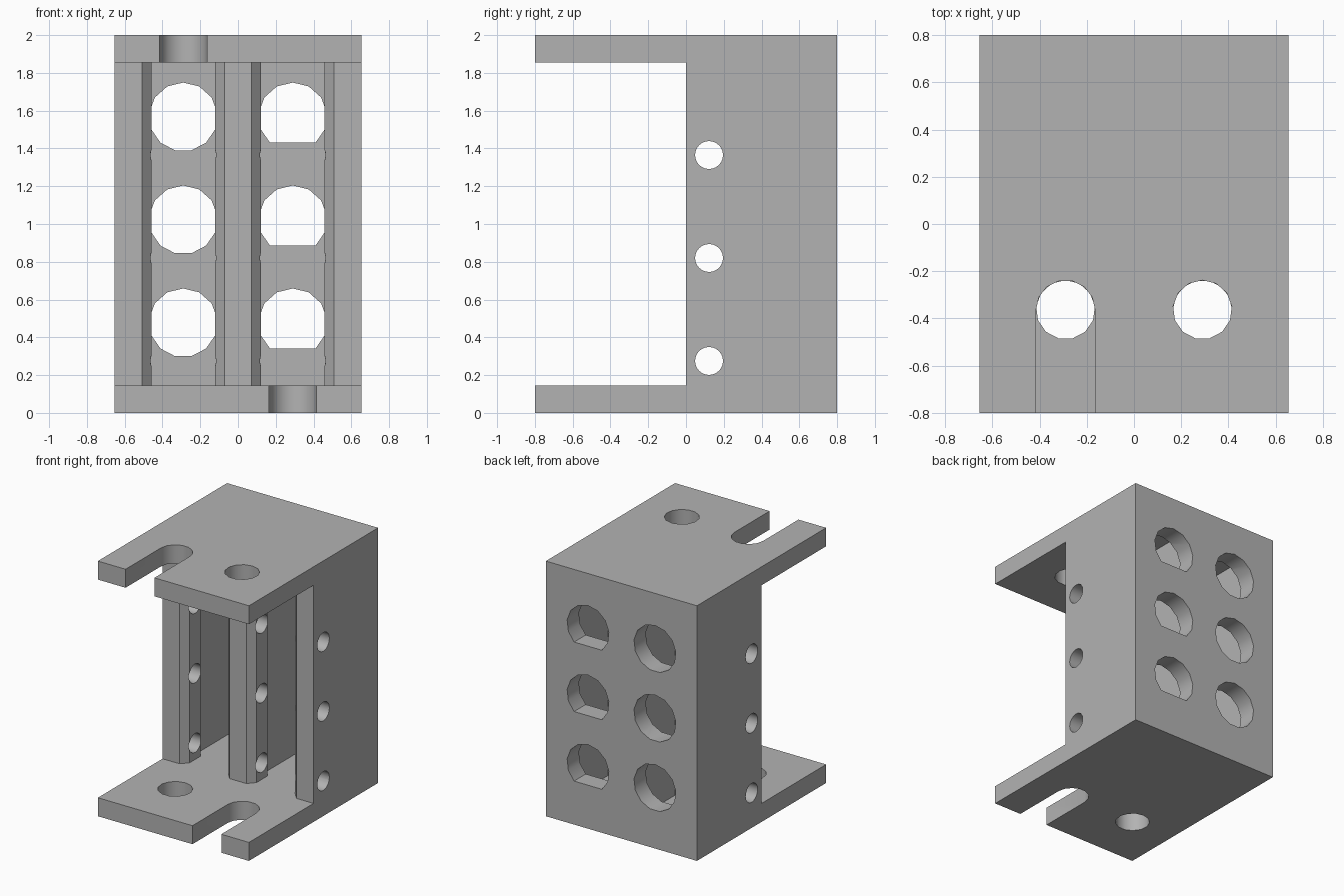
import bpy
import bmesh
from math import cos, sin, pi, radians
from mathutils import Vector

cube = bpy.data.objects.get("Cube")
if cube:
    bpy.data.objects.remove(cube, do_unlink=True)

grey = bpy.data.materials.new("plain grey")
grey.use_nodes = True
colour = (0.45, 0.45, 0.45, 1)
grey.diffuse_color = colour
grey.node_tree.nodes["Principled BSDF"].inputs["Base Color"].default_value = colour

WIDTH, DEPTH, HEIGHT = 1.31, 1.6, 2.0
WALL = 0.145
COLUMN = 0.29          # distance of each channel from the middle


def prism(name, points, axis, low, high):
    """Extrude a 2D outline along an axis (the other two axes in x, y, z order)."""
    def place(p, t):
        co = list(p)
        co.insert("xyz".index(axis), t)
        return Vector(co)
    bm = bmesh.new()
    face = bm.faces.new([bm.verts.new(place(p, low)) for p in points])
    new = bmesh.ops.extrude_face_region(bm, geom=[face])["geom"]
    offset = place((0, 0), high - low)
    bmesh.ops.translate(bm, vec=offset, verts=[v for v in new if isinstance(v, bmesh.types.BMVert)])
    bmesh.ops.recalc_face_normals(bm, faces=bm.faces)
    mesh = bpy.data.meshes.new(name)
    bm.to_mesh(mesh)
    bm.free()
    mesh.materials.append(grey)
    obj = bpy.data.objects.new(name, mesh)
    bpy.context.collection.objects.link(obj)
    return obj


def circle(u, v, r, sides=13, start=pi / 2):
    return [(u + r * cos(start + 2 * pi * i / sides), v + r * sin(start + 2 * pi * i / sides))
            for i in range(sides)]


def cut(body, cutter):
    mod = body.modifiers.new("cut", 'BOOLEAN')
    mod.operation = 'DIFFERENCE'
    mod.solver = 'EXACT'
    mod.object = cutter
    bpy.context.view_layer.objects.active = body
    bpy.ops.object.modifier_apply(modifier=mod.name)
    bpy.data.objects.remove(cutter, do_unlink=True)


# Solid block
w, d = WIDTH / 2, DEPTH / 2
bracket = prism("channel_bracket", [(-w, -d), (w, -d), (w, d), (-w, d)], 'z', 0, HEIGHT)

# Open front and the two lipped channels, cut between the end flanges
wide, narrow = 0.2175, 0.1675
side = [(wide, 0), (narrow, 0.055), (narrow, 0.19), (wide, 0.24), (wide, d - WALL)]
channel = side + [(-x, y) for x, y in reversed(side)]
outline = [(1, -1), (1, 0)]
for centre in (COLUMN, -COLUMN):
    outline += [(centre + x, y) for x, y in channel]
outline += [(-1, 0), (-1, -1)]
cut(bracket, prism("front_cutter", outline, 'z', WALL, HEIGHT - WALL))

# Round hole and open slot in each flange, swapped between top and bottom
SLOT_Y, SLOT_R = -0.363, 0.125
for low, high, sign in ((-0.1, 0.1, 1), (HEIGHT - 0.1, HEIGHT + 0.1, -1)):
    low, high = low - 0.07, high + 0.07
    cut(bracket, prism("hole_cutter", circle(-sign * COLUMN, SLOT_Y, SLOT_R), 'z', low, high))
    x = sign * COLUMN
    arc = [(x + SLOT_R * cos(pi * i / 7), SLOT_Y + SLOT_R * sin(pi * i / 7)) for i in range(8)]
    slot = arc + [(x - SLOT_R, -1), (x + SLOT_R, -1)]
    cut(bracket, prism("slot_cutter", slot, 'z', low, high))

# Back holes (flat-bottomed on one column) and cross holes through the lips
for row in range(3):
    z = 0.477 + 0.545 * row
    full = circle(-COLUMN, z, 0.182)
    flat = [p for p in circle(COLUMN, z, 0.182) if p[1] > z - 0.15]
    for shape in (full, flat):
        cut(bracket, prism("back_cutter", shape, 'y', d - WALL - 0.1, 1))
    cross = circle(0.122, 0.275 + 0.545 * row, 0.074, 24)
    cut(bracket, prism("cross_cutter", cross, 'x', -1, 1))

# Shading
bpy.ops.object.select_all(action='DESELECT')
bracket.select_set(True)
bpy.context.view_layer.objects.active = bracket
bpy.ops.object.shade_smooth_by_angle(angle=radians(30))
